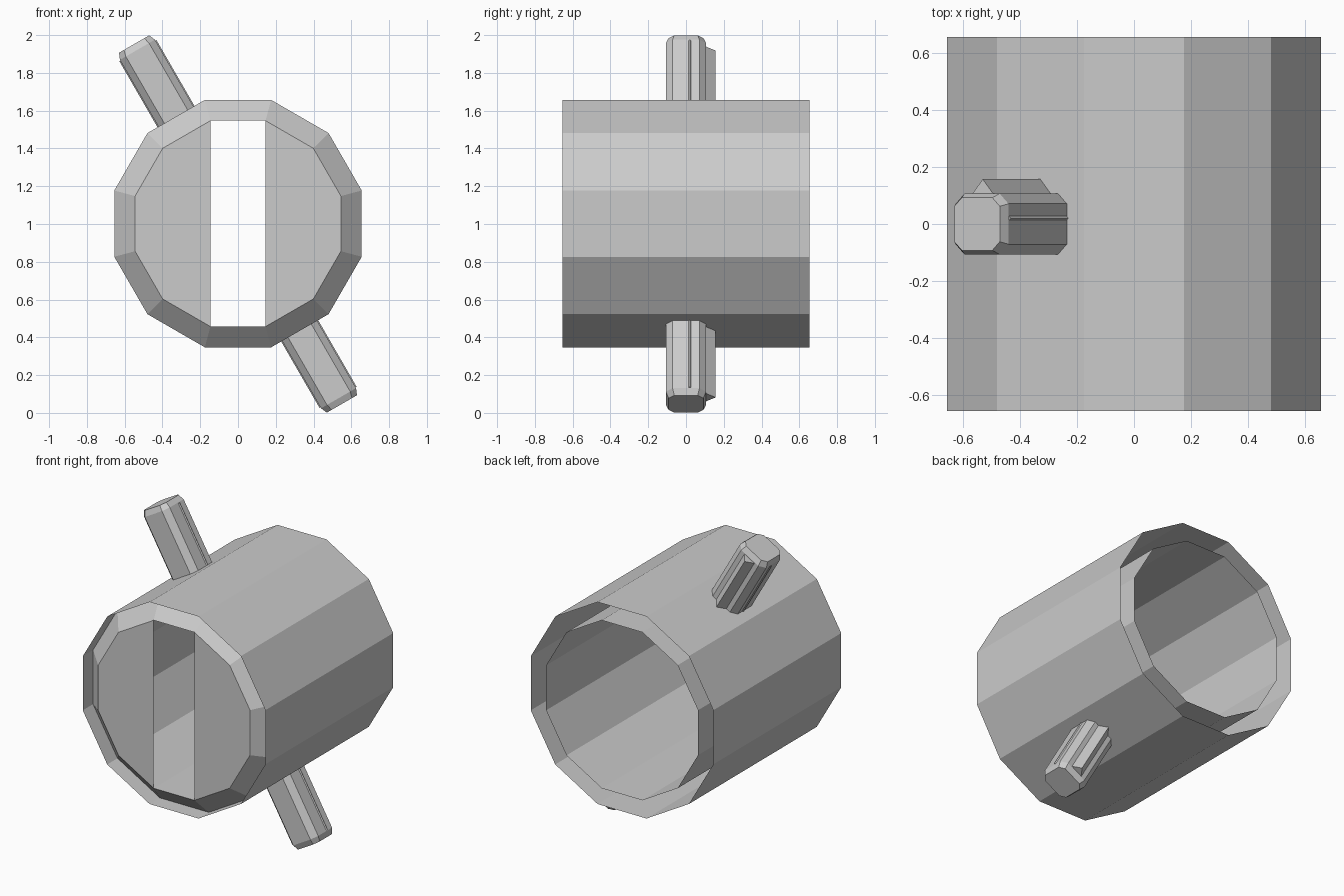
import bpy
from math import cos, sin, radians
from mathutils import Matrix

if "Cube" in bpy.data.objects:
    bpy.data.objects.remove(bpy.data.objects["Cube"])

CZ = 1.002            # height of the drum axis
R_OUT, R_IN = 0.678, 0.564
Y_END, Y_CHAMFER = 0.655, 0.55


def add_mesh(name, verts, faces, matrix=None):
    me = bpy.data.meshes.new(name)
    me.from_pydata(verts, [], faces)
    me.update()
    ob = bpy.data.objects.new(name, me)
    bpy.context.collection.objects.link(ob)
    if matrix is not None:
        ob.matrix_world = matrix
    return ob


def loft(name, rings, caps=(), matrix=None):
    """Join rings of equal length with quads; caps lists extra faces."""
    n = len(rings[0])
    verts = [v for r in rings for v in r]
    faces = [(a * n + i, a * n + (i + 1) % n, (a + 1) * n + (i + 1) % n, (a + 1) * n + i)
             for a in range(len(rings) - 1) for i in range(n)]
    return add_mesh(name, verts, faces + list(caps), matrix)


def ring12(r, y):
    return [(r * cos(radians(15 + 30 * k)), y, CZ + r * sin(radians(15 + 30 * k)))
            for k in range(12)]


# open outer shell of the drum
loft("outer_shell", [ring12(R_OUT, Y_END), ring12(R_OUT, -Y_END)])

# inner tube, flaring at the front into a chamfered rim that meets the shell;
# two front panels leave an upright slot between them
right = (12 - 3, 12 - 2, 12 - 1, 0, 1, 2)
left = (3, 4, 5, 6, 7, 8)
loft("inner_tube",
     [ring12(R_OUT, -Y_CHAMFER), ring12(R_IN, -Y_END), ring12(R_IN, Y_END)],
     [tuple(12 + i for i in right), tuple(12 + i for i in left)])


def octagon(w, c, s):
    pts = [(w, w - c), (w - c, w), (c - w, w), (-w, w - c),
           (-w, c - w), (c - w, -w), (w - c, -w), (w, c - w)]
    return [(x, y, s) for x, y in pts]


def diamond(s):
    return [(0.113, 0.02, s), (0, 0.157, s), (-0.113, 0.02, s), (0, -0.1, s)]


# two slanted pole stubs, each with a bevelled tip and a diamond-shaped core ridge
for name, angle in (("upper", -30), ("lower", 150)):
    m = Matrix.Translation((0, 0, CZ - 0.002)) @ Matrix.Rotation(radians(angle), 4, 'Y')
    if name == "lower":
        m = m @ Matrix.Diagonal((-1, 1, 1, 1))
    loft(name + "_pole",
         [octagon(0.107, 0.036, 0.60), octagon(0.107, 0.036, 1.065), octagon(0.092, 0.03, 1.10)],
         [tuple(range(16, 24)), tuple(range(7, -1, -1))], m)
    loft(name + "_pole_ridge", [diamond(0.60), diamond(1.06)],
         [(4, 5, 6, 7), (3, 2, 1, 0)], m)

# make face directions consistent
import bmesh
for ob in bpy.context.collection.objects:
    bm = bmesh.new()
    bm.from_mesh(ob.data)
    bmesh.ops.recalc_face_normals(bm, faces=bm.faces)
    bm.to_mesh(ob.data)
    bm.free()
